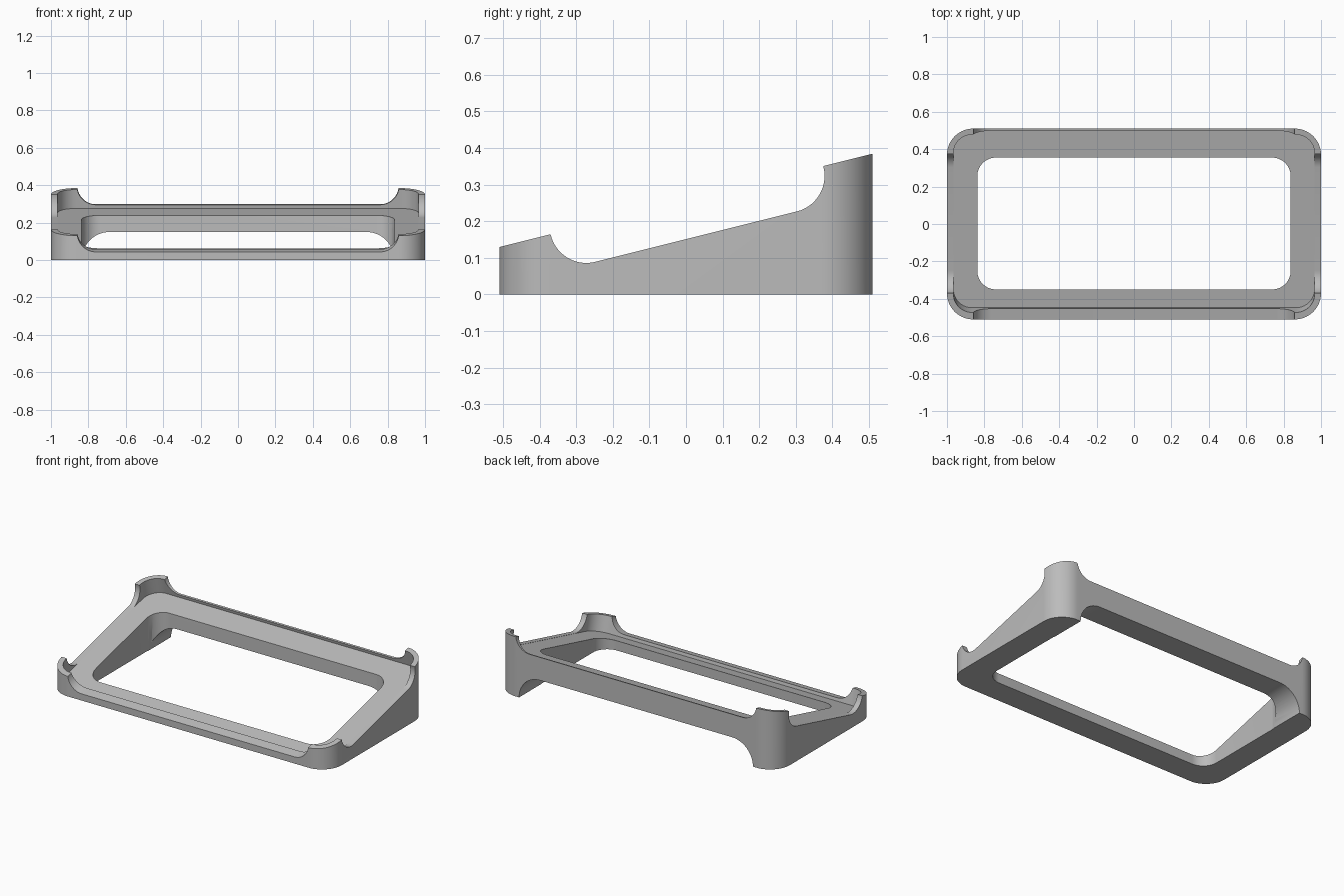
import bpy
import bmesh
from math import atan, cos, sin, pi, radians
from mathutils import Matrix, Vector

if "Cube" in bpy.data.objects:
    bpy.data.objects.remove(bpy.data.objects["Cube"])

# One plain grey
grey = bpy.data.materials.new("plain grey")
grey.use_nodes = True
colour = (0.5, 0.5, 0.5, 1)
grey.diffuse_color = colour
grey.node_tree.nodes["Principled BSDF"].inputs["Base Color"].default_value = colour

# Tilted frame of the tray, and axes for sideways extrusions
TILT = Matrix.Translation((0, 0, 0.15)) @ Matrix.Rotation(atan(0.25), 4, "X")
ALONG_X = Matrix(((0, 0, 1), (1, 0, 0), (0, 1, 0))).to_4x4()
ALONG_Y = Matrix.Rotation(radians(90), 4, "X")
MID = 0.0285  # tray centre along the slope


def rounded_rect(a0, a1, b0, b1, r, steps=14):
    corners = [(a1 - r, b1 - r), (a0 + r, b1 - r), (a0 + r, b0 + r), (a1 - r, b0 + r)]
    return [(ca + r * cos(t), cb + r * sin(t))
            for i, (ca, cb) in enumerate(corners)
            for t in [(i + k / steps) * pi / 2 for k in range(steps + 1)]]


def prism(name, outline, lo, hi, matrix=Matrix()):
    bm = bmesh.new()
    face = bm.faces.new([bm.verts.new((a, b, lo)) for a, b in outline])
    ext = bmesh.ops.extrude_face_region(bm, geom=[face])
    top = [v for v in ext["geom"] if isinstance(v, bmesh.types.BMVert)]
    bmesh.ops.translate(bm, verts=top, vec=Vector((0, 0, hi - lo)))
    bmesh.ops.remove_doubles(bm, verts=bm.verts, dist=1e-5)
    bmesh.ops.recalc_face_normals(bm, faces=bm.faces)
    bm.transform(matrix)
    mesh = bpy.data.meshes.new(name)
    bm.to_mesh(mesh)
    bm.free()
    mesh.materials.append(grey)
    obj = bpy.data.objects.new(name, mesh)
    bpy.context.scene.collection.objects.link(obj)
    return obj


# Upright block with rounded corners
stand = prism("wedge_stand_frame", rounded_rect(-1, 1, -0.51, 0.51, 0.14), 0, 0.5)

cutters = [
    # Sloping top
    prism("top_cutter", rounded_rect(-1.5, 1.5, -1, 1, 0.1), 0.104, 0.8, TILT),
    # Shallow tray sunk square to the slope
    prism("tray_cutter", rounded_rect(-0.965, 0.965, MID - 0.49, MID + 0.49, 0.1),
          0, 0.6, TILT),
    # Side gaps between the corner posts
    prism("side_gap_cutter", rounded_rect(MID - 0.384, MID + 0.384, 0.001, 0.7, 0.1),
          -1.3, 1.3, TILT @ ALONG_X),
    # Front and back gaps, leaving a low lip
    prism("end_gap_cutter", rounded_rect(-0.86, 0.86, 0.02, 0.72, 0.1),
          -1.2, 1.2, TILT @ ALONG_Y),
    # Upright opening through the middle
    prism("opening_cutter", rounded_rect(-0.838, 0.838, -0.35, 0.355, 0.1), -0.2, 0.7),
    # Arch under the back rail
    prism("arch_cutter", rounded_rect(-0.835, 0.835, -0.15, 0.15, 0.149),
          -0.8, -0.2, ALONG_Y),
]

for cutter in cutters:
    cutter.hide_render = True
    mod = stand.modifiers.new(cutter.name, "BOOLEAN")
    mod.operation = "DIFFERENCE"
    mod.solver = "EXACT"
    mod.object = cutter

# Bake the cuts and drop the cutters
bpy.context.view_layer.update()
evaluated = stand.evaluated_get(bpy.context.evaluated_depsgraph_get())
result = bpy.data.meshes.new_from_object(evaluated)
stand.modifiers.clear()
stand.data = result
for cutter in cutters:
    bpy.data.objects.remove(cutter)

bpy.ops.object.select_all(action="DESELECT")
stand.select_set(True)
bpy.context.view_layer.objects.active = stand
bpy.ops.object.shade_smooth_by_angle(angle=radians(30))
